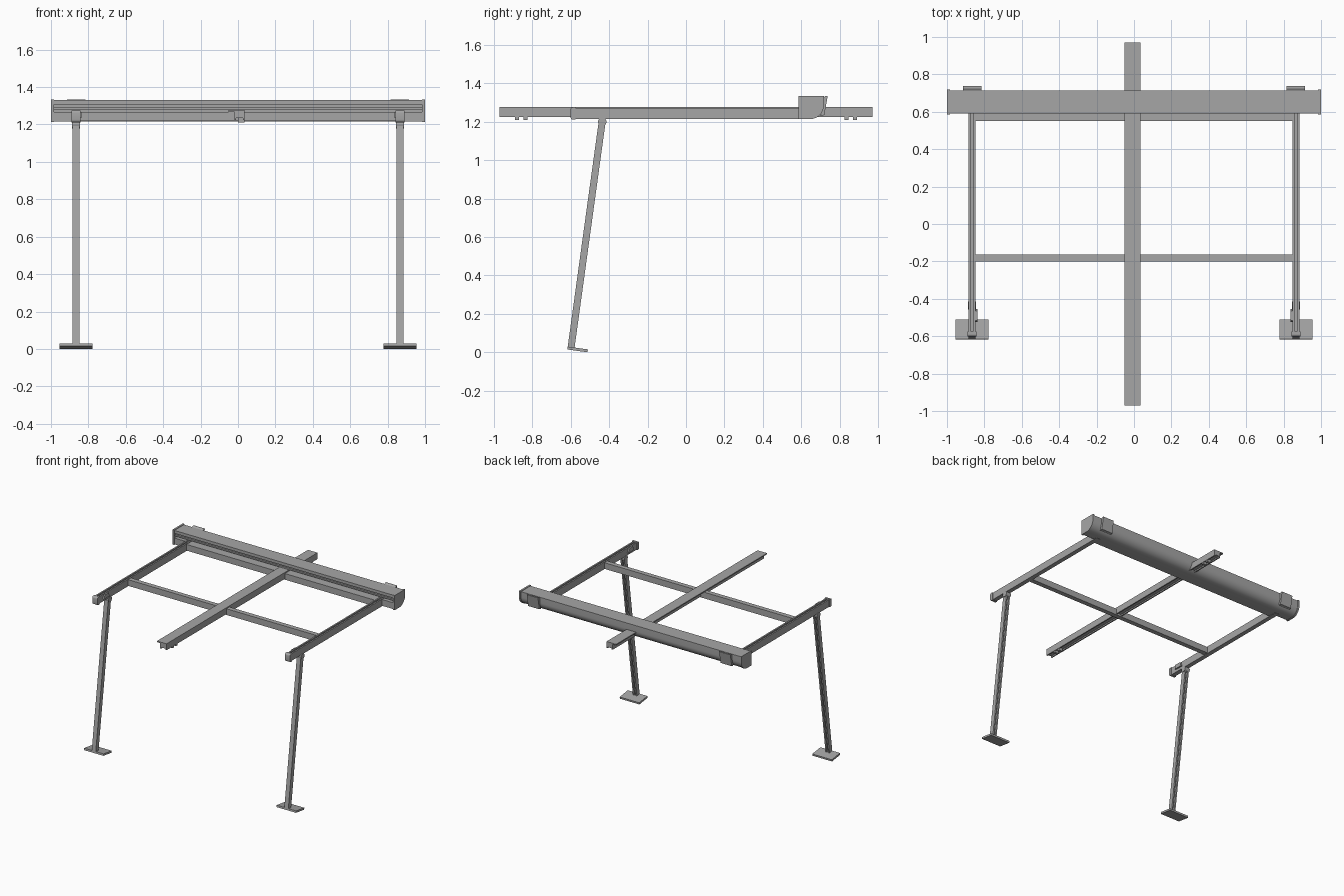
import bpy, bmesh, math
from mathutils import Matrix, Vector

cube = bpy.data.objects.get("Cube")
if cube:
    bpy.data.objects.remove(cube)

metal = bpy.data.materials.new("grey metal")
metal.use_nodes = True
grey = (0.38, 0.38, 0.38, 1)
metal.diffuse_color = grey
metal.node_tree.nodes["Principled BSDF"].inputs["Base Color"].default_value = grey


def extrude(name, profile, a, b, axis, matrix=None):
    """Extrude a 2D outline from a to b along x (outline y,z), y (x,z) or z (x,y)."""
    place = {"x": lambda p, t: (t, p[0], p[1]),
             "y": lambda p, t: (p[0], t, p[1]),
             "z": lambda p, t: (p[0], p[1], t)}[axis]
    bm = bmesh.new()
    ends = [[bm.verts.new(place(p, t)) for p in profile] for t in (a, b)]
    bm.faces.new(ends[0])
    bm.faces.new(ends[1])
    n = len(profile)
    for i in range(n):
        j = (i + 1) % n
        bm.faces.new((ends[0][i], ends[0][j], ends[1][j], ends[1][i]))
    bmesh.ops.recalc_face_normals(bm, faces=bm.faces)
    if matrix:
        bm.transform(matrix)
    mesh = bpy.data.meshes.new(name)
    bm.to_mesh(mesh)
    bm.free()
    mesh.materials.append(metal)
    obj = bpy.data.objects.new(name, mesh)
    bpy.context.collection.objects.link(obj)
    return obj


def box(name, x, y, z, matrix=None):
    outline = [(x[0], y[0]), (x[1], y[0]), (x[1], y[1]), (x[0], y[1])]
    return extrude(name, outline, z[0], z[1], "z", matrix)


def smooth(obj):
    bpy.ops.object.select_all(action="DESELECT")
    obj.select_set(True)
    bpy.context.view_layer.objects.active = obj
    bpy.ops.object.shade_smooth_by_angle(angle=math.radians(30))


def arc(cy, cz, ry, rz, start, end, steps=10):
    angles = [math.radians(start + (end - start) * i / steps) for i in range(steps + 1)]
    return [(cy + ry * math.cos(t), cz + rz * math.sin(t)) for t in angles]


# Cassette housing: rounded lower back, slotted front
back = arc(0.645, 1.285, 0.068, 0.068, 0, -90)
slots = [(0.59, 1.217), (0.59, 1.268), (0.62, 1.268), (0.62, 1.28), (0.6, 1.28),
         (0.6, 1.292), (0.62, 1.292), (0.62, 1.306), (0.59, 1.306)]
smooth(extrude("cassette_housing", [(0.59, 1.33), (0.713, 1.33)] + back + slots,
               -0.985, 0.985, "x"))

# End caps and wall brackets
cap = [(0.585, 1.334), (0.718, 1.334)] + arc(0.645, 1.287, 0.073, 0.073, 0, -90) + [(0.585, 1.214)]
hook = [(0.712, 1.325), (0.725, 1.334), (0.738, 1.334), (0.72, 1.235), (0.7, 1.23), (0.712, 1.29)]
for side, s in (("left", 1), ("right", -1)):
    smooth(extrude(side + "_end_cap", cap, s * 0.985, s, "x"))
    extrude(side + "_wall_bracket", hook, s * 0.815, s * 0.915, "x")

# Central beam with an overhanging top flange
beam = [(-0.05, 1.277), (0.036, 1.277), (0.036, 1.225), (0.026, 1.225), (0.026, 1.235),
        (-0.01, 1.235), (-0.01, 1.225), (-0.02, 1.225), (-0.02, 1.268), (-0.05, 1.268)]
extrude("central_beam", beam, -0.97, 0.97, "y")

# Hooks beneath both ends of the beam
for s in (-1, 1):
    for y in (0.835, 0.88):
        box("beam_hook", (0.0, 0.034), (s * y - 0.01, s * y + 0.01), (1.21, 1.236))

# Cross bars
box("middle_cross_bar", (-0.85, 0.85), (-0.2, -0.162), (1.218, 1.268))
box("rear_cross_bar", (-0.85, 0.85), (0.55, 0.6), (1.218, 1.268))

# Post frame: local z runs along the leaning post
foot, head = Vector((0, -0.599, 0.02)), Vector((0, -0.436, 1.205))
length = (head - foot).length
lean = math.atan2(head.y - foot.y, head.z - foot.z)
w = 0.018


def grooved(sign):
    """Square tube outline with a slot in its second-axis side."""
    return [(-w, -w * sign), (w, -w * sign), (w, w * sign), (0.006, w * sign),
            (0.006, 0.004 * sign), (-0.006, 0.004 * sign), (-0.006, w * sign), (-w, w * sign)]


for side, s in (("left", 1), ("right", -1)):
    x = s * 0.866
    # Guide rail with a slot along its top
    rail = [(x - w, 1.215), (x + w, 1.215), (x + w, 1.273), (x + 0.006, 1.273),
            (x + 0.006, 1.25), (x - 0.006, 1.25), (x - 0.006, 1.273), (x - w, 1.273)]
    extrude(side + "_guide_rail", rail, -0.58, 0.62, "y")
    tip = [(-0.575, 1.276), (-0.59, 1.276)] + arc(-0.59, 1.262, 0.012, 0.014, 90, 180, 4)
    tip += arc(-0.59, 1.226, 0.012, 0.014, 180, 270, 4) + [(-0.575, 1.212)]
    smooth(extrude(side + "_rail_cap", tip, x - 0.023, x + 0.023, "x"))
    # Rail clamp on the inner side
    clamp = [(-0.525, 1.235), (-0.455, 1.235), (-0.465, 1.268), (-0.515, 1.268)]
    extrude(side + "_rail_clamp", clamp, s * 0.848, s * 0.836, "x")
    # Leaning post, its foot plate and hinge
    m = Matrix.Translation((x, foot.y, foot.z)) @ Matrix.Rotation(-lean, 4, "X")
    extrude(side + "_post", grooved(1), 0, length, "z", m)
    box(side + "_foot_plate", (-0.088, 0.088), (-0.018, 0.088), (-0.008, 0.007), m)
    smooth(extrude(side + "_hinge", arc(head.y, 1.2, 0.022, 0.022, 0, 348, 29),
                   x - 0.022, x + 0.022, "x"))
